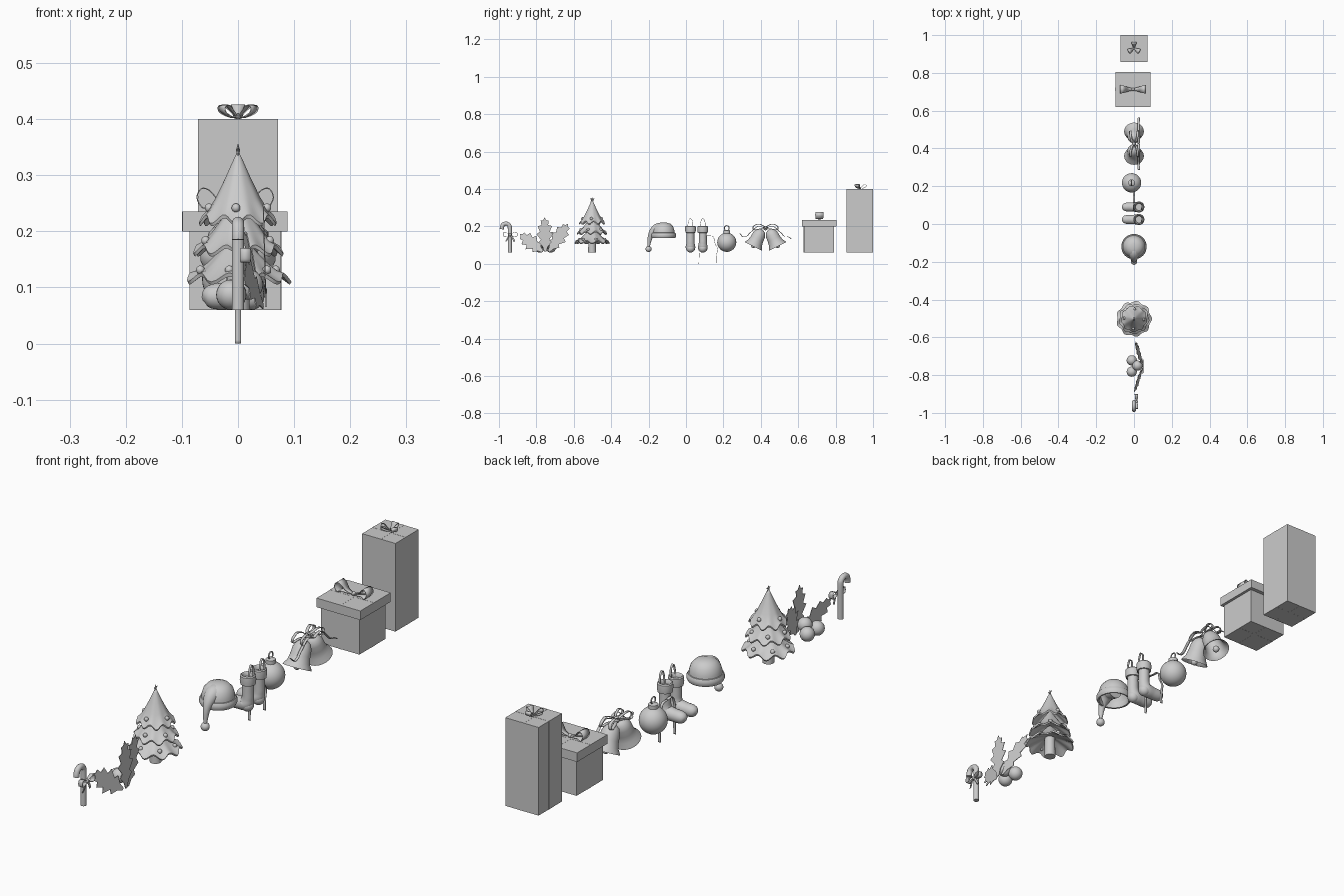
import bpy, bmesh, math
from mathutils import Vector, Matrix

if "Cube" in bpy.data.objects:
    bpy.data.objects.remove(bpy.data.objects["Cube"])


def finish(name, bm, smooth=True, mat=None, solid=0):
    if mat is not None:
        bm.transform(mat)
    bmesh.ops.recalc_face_normals(bm, faces=bm.faces)
    me = bpy.data.meshes.new(name)
    bm.to_mesh(me)
    bm.free()
    ob = bpy.data.objects.new(name, me)
    bpy.context.collection.objects.link(ob)
    if solid:
        m = ob.modifiers.new("thickness", 'SOLIDIFY')
        m.thickness, m.offset = solid, 0
    if smooth:
        bpy.ops.object.select_all(action='DESELECT')
        ob.select_set(True)
        bpy.context.view_layer.objects.active = ob
        bpy.ops.object.shade_smooth_by_angle(angle=math.radians(40))
    return ob


def spline(pts, n=8):
    """Catmull-Rom samples through points of any dimension."""
    p = [Vector(q) for q in pts]
    p = [p[0] * 2 - p[1]] + p + [p[-1] * 2 - p[-2]]
    out = []
    for i in range(1, len(p) - 2):
        a, b, c, d = p[i - 1:i + 3]
        for k in range(n):
            t = k / n
            out.append((b * 2 + (c - a) * t + (a * 2 - b * 5 + c * 4 - d) * t * t
                        + (b * 3 - a - c * 3 + d) * t ** 3) / 2)
    return out + [p[-2]]


def grid(bm, rows, closed):
    vs = [[bm.verts.new(c) for c in r] for r in rows]
    for a, b in zip(vs, vs[1:]):
        n = len(a)
        for j in range(n if closed else n - 1):
            bm.faces.new((a[j], a[(j + 1) % n], b[(j + 1) % n], b[j]))
    return vs


def lathe(name, prof, loc, n=40, tilt=0, wave=None):
    bm = bmesh.new()
    rows = []
    for r, z in prof:
        row = []
        for j in range(n):
            a = 2 * math.pi * j / n
            rr, zz = wave(r, z, a) if wave else (r, z)
            row.append((rr * math.cos(a), rr * math.sin(a), zz))
        rows.append(row)
    grid(bm, rows, True)
    bmesh.ops.remove_doubles(bm, verts=bm.verts, dist=1e-6)
    return finish(name, bm, True, Matrix.Translation(loc) @ Matrix.Rotation(tilt, 4, 'X'))


def tube(name, pts, n=16):
    """Sweep a circle along points (x, y, z, radius)."""
    s = spline(pts)
    c = [q.to_3d() for q in s]
    bm, rows, side = bmesh.new(), [], None
    for i, q in enumerate(c):
        t = (c[min(i + 1, len(c) - 1)] - c[max(i - 1, 0)]).normalized()
        if side is None:
            side = t.orthogonal().normalized()
        side = (side - t * side.dot(t)).normalized()
        up = t.cross(side)
        rows.append([q + max(s[i][3], .001) * (side * math.cos(2 * math.pi * j / n)
                     + up * math.sin(2 * math.pi * j / n)) for j in range(n)])
    vs = grid(bm, rows, True)
    bm.faces.new(vs[0])
    bm.faces.new(vs[-1])
    return finish(name, bm)


def ribbon(name, pts, wdir, mat=None):
    """Flat strip along points (x, y, z, width)."""
    w = Vector(wdir)
    bm = bmesh.new()
    grid(bm, [(q.to_3d() - w * q[3] / 2, q.to_3d() + w * q[3] / 2) for q in spline(pts)], False)
    return finish(name, bm, True, mat, .002)


def ball(name, loc, r, seg=24):
    bm = bmesh.new()
    bmesh.ops.create_uvsphere(bm, u_segments=seg, v_segments=seg // 2, radius=r)
    return finish(name, bm, True, Matrix.Translation(loc))


def box(name, lo, hi):
    lo, hi = Vector(lo), Vector(hi)
    bm = bmesh.new()
    bmesh.ops.create_cube(bm, size=1)
    return finish(name, bm, False, Matrix.Translation((lo + hi) / 2) @ Matrix.Diagonal((*(hi - lo), 1)))


def bow(name, loc, turns, loop):
    """Ribbon loops radiating from a knot."""
    for i, a in enumerate(turns):
        ribbon(f"{name}_loop_{i}", loop, (0, 1, 0),
               Matrix.Translation(loc) @ Matrix.Rotation(math.radians(a), 4, 'Z'))


# candy cane with a small bow
cane = [(0, -.942, .06, .011), (0, -.942, .12, .011), (0, -.942, .19, .011)]
cane += [(0, -.963 + .021 * math.cos(a), .195 + .02 * math.sin(a), .011)
         for a in (.6, 1.2, 1.8, 2.4, 3.14)]
tube("candy_cane", cane + [(0, -.985, .185, .011)])
for s in (-1, 1):
    ribbon("cane_bow_loop", [(.013, -.94 + s * y, .155 + z, w) for y, z, w in
           ((0, 0, .008), (.02, .012, .014), (.036, .012, .018), (.036, -.008, .018), (.018, -.008, .014), (0, 0, .008))], (1, 0, 0))
    ribbon("cane_bow_tail", [(.014, -.94, .155, .008), (.014, -.94 + s * .012, .14, .01), (.012, -.94 + s * .022, .12, .01)], (0, .9, .3))
ball("cane_bow_knot", (.013, -.94, .155), .008, 12)

# holly leaves and berries
half = [(0, .006), (.12, .014), (.2, .035), (.3, .022), (.42, .046), (.52, .026), (.66, .038), (.74, .018), (.86, .021), (.9, .008)]
for nm, base, tip in (("left", (.045, -.765, .065), (.0, -.888, .16)),
                      ("middle", (.05, -.752, .065), (.045, -.756, .248)),
                      ("right", (.045, -.735, .065), (.005, -.63, .215))):
    b, d = Vector(base), Vector(tip) - Vector(base)
    sd = d.cross(Vector((1, 0, 0))).normalized()
    bm = bmesh.new()
    mid = [bm.verts.new(b + d * t) for t, w in half]
    top = bm.verts.new(tip)
    for s in (-1, 1):
        ed = [bm.verts.new(b + d * min(t + w * 2.2, 1) + sd * s * w) for t, w in half]
        for i in range(len(half) - 1):
            bm.faces.new((mid[i], mid[i + 1], ed[i + 1], ed[i]))
        bm.faces.new((mid[-1], top, ed[-1]))
    finish("holly_leaf_" + nm, bm, False, None, .002)
for i, p in enumerate(((-.012, -.722, .087), (-.012, -.782, .087), (.018, -.75, .105))):
    ball(f"holly_berry_{i}", p, .027)

# tree: trunk, three scalloped tiers, baubles, star
T = (0, -.502, 0)
lathe("tree_trunk", [(0, .06), (.021, .06), (.02, .14), (0, .14)], T, 20)
for i, (r, z0, z1) in enumerate(((.091, .118, .2), (.078, .168, .265), (.067, .222, .345))):
    h = z1 - z0
    def wave(q, z, a, r=r, i=i):
        k = (q / r) ** 3
        c = math.cos(9 * a + i)
        return q * (1 + .05 * k * c), z - .008 * k * c
    prof = [(0, z1), (.12 * r, z0 + .86 * h), (.35 * r, z0 + .58 * h), (.6 * r, z0 + .3 * h), (.82 * r, z0 + .1 * h),
            (r, z0), (.97 * r, z0 - .006), (.75 * r, z0 + .08 * h), (.4 * r, z0 + .25 * h), (0, z0 + .35 * h)]
    lathe(f"tree_tier_{i}", prof, T, 72, 0, wave)
    for j in range(6 - i):
        a = 2 * math.pi * j / (6 - i) + i * .6 + .3
        ball("tree_bauble", (.77 * r * math.cos(a), T[1] + .77 * r * math.sin(a), z0 + .16 * h), .008, 14)
bm = bmesh.new()
rim = [bm.verts.new((0, (.013, .006)[k % 2] * math.sin(k * math.pi / 5), (.013, .006)[k % 2] * math.cos(k * math.pi / 5))) for k in range(10)]
for s in (-1, 1):
    c = bm.verts.new((s * .004, 0, 0))
    for k in range(10):
        bm.faces.new((rim[k], rim[(k + 1) % 10], c))
finish("tree_star", bm, False, Matrix.Translation((0, T[1], .344)))

# hat: furry brim, hollow dome, drooping tail, pompom
H = (0, -.12, 0)
lathe("hat_brim", [(.057, .14), (.063, .139), (.067, .147), (.067, .158), (.063, .166), (.056, .167), (.054, .153), (.057, .14)], H)
lathe("hat_dome", [(.06, .15), (.059, .175), (.052, .198), (.037, .214), (.018, .22), (0, .221), (0, .216), (.034, .208), (.055, .172), (.056, .15)], H)
tube("hat_tail", [(0, -.115, .185, .033), (0, -.15, .187, .03), (0, -.175, .17, .022), (0, -.192, .14, .013), (0, -.2, .09, .006)], 24)
ball("hat_pompom", (0, -.2, .079), .016)

# pair of boots with cuffs and hanging loops
for i, y in enumerate((.024, .09)):
    tube(f"boot_{i}", [(.026, y, .185, .021), (.026, y, .14, .021), (.025, y, .11, .022), (.017, y, .09, .026),
                       (-.012, y, .085, .024), (-.04, y, .084, .023), (-.056, y, .082, .017), (-.064, y, .08, .003)], 24)
    ball(f"boot_heel_{i}", (.024, y, .083), .023)
    lathe(f"boot_cuff_{i}", [(.022, .166), (.027, .167), (.029, .183), (.028, .199), (.024, .203), (.019, .198), (.018, .187), (0, .187)], (.026, y, 0))
    ribbon(f"boot_hanger_{i}", [(.04, y - .014, .18, .008), (.04, y - .013, .215, .008), (.04, y - .003, .241, .008),
                                (.04, y + .01, .23, .008), (.04, y + .012, .2, .008), (.04, y + .004, .18, .008)], (1, 0, 0))

# long ribbon tails beside the boots
ribbon("ribbon_tail_left", [(.0, .115, .15, .01), (0, .085, .15, .01), (0, .069, .11, .01), (0, .07, .05, .01), (0, .069, 0, .01)], (1, 0, 0))
ribbon("ribbon_tail_right", [(.0, .115, .15, .01), (0, .145, .145, .01), (0, .155, .11, .01), (0, .168, .08, .01), (0, .162, .04, .01), (0, .162, .004, .01)], (1, 0, 0))

# bauble with cap and ring
B = (-.013, .218, 0)
ball("bauble", (B[0], B[1], .115), .051, 40)
lathe("bauble_cap", [(.018, .158), (.018, .177), (.012, .181), (0, .181)], B, 24)
tube("bauble_ring", [(B[0], B[1] + .013 * math.sin(k * math.pi / 6), .191 - .013 * math.cos(k * math.pi / 6), .0025) for k in range(13)], 10)

# pair of tilted bells with clappers
for nm, y, a in (("left", .36, -.46), ("right", .49, .46)):
    lathe("bell_" + nm, [(.052, 0), (.05, .006), (.041, .02), (.036, .045), (.034, .07), (.026, .09), (.012, .1), (0, .102), (0, .097),
                         (.022, .087), (.03, .068), (.032, .045), (.037, .02), (.048, .002), (.052, 0)], (0, y, .093), 40, a)
    ball("bell_clapper_" + nm, (0, y, .098), .013, 16)
# bell ribbon: two loops and two wavy tails
for s in (-1, 1):
    for x in (-.018, .018):
        ribbon("bell_ribbon_loop", [(x * k, .425 + s * y, z, .012) for k, y, z in
               ((0, 0, .19), (.6, .012, .204), (1, .04, .212), (1, .065, .2), (1.2, .062, .182), (.8, .03, .187), (0, 0, .188))], (.9, .3 * s, 0))
    ribbon("bell_ribbon_tail", [(.025, .425 + s * y, z, .012) for y, z in
           ((0, .19), (.04, .2), (.08, .168), (.1, .148), (.12, .145), (.138, .162 if s < 0 else .134))], (.9, .2 * s, 0))
ball("bell_ribbon_knot", (0, .425, .191), .012, 14)

# square gift: box, lid, ribbons, two-loop bow
box("square_gift_box", (-.086, .63, .06), (.077, .79, .205))
box("square_gift_lid", (-.099, .62, .2), (.088, .805, .235))
box("square_gift_band_across", (-.0865, .703, .0595), (.0775, .723, .2))
box("square_gift_band_along", (-.015, .6295, .0595), (.005, .7905, .2))
box("square_lid_band_across", (-.0995, .703, .2), (.0885, .723, .2355))
box("square_lid_band_along", (-.015, .6195, .2), (.005, .8055, .2355))
bow("square_gift_bow", (-.005, .713, .238), (0, 180),
    [(0, 0, .003, .012), (.025, 0, .012, .022), (.045, 0, .034, .036), (.06, 0, .038, .042), (.068, 0, .022, .044),
     (.058, 0, .004, .04), (.045, 0, .008, .034), (.02, 0, .004, .02), (0, 0, .003, .012)])
ball("square_gift_knot", (-.005, .713, .241), .008, 12)

# tall gift: box, ribbons, three-loop bow
box("tall_gift_box", (-.071, .858, .06), (.071, 1.0, .4))
box("tall_gift_band_across", (-.0714, .92, .0597), (.0714, .938, .4005))
box("tall_gift_band_along", (-.009, .8577, .0597), (.009, 1.0, .4005))
bow("tall_gift_bow", (0, .93, .4), (90, 210, 330),
    [(0, 0, .002, .006), (.012, 0, .014, .014), (.024, 0, .024, .024), (.033, 0, .022, .026), (.031, 0, .012, .022), (.015, 0, .004, .014), (0, 0, .002, .006)])
ball("tall_gift_knot", (0, .93, .404), .006, 12)
